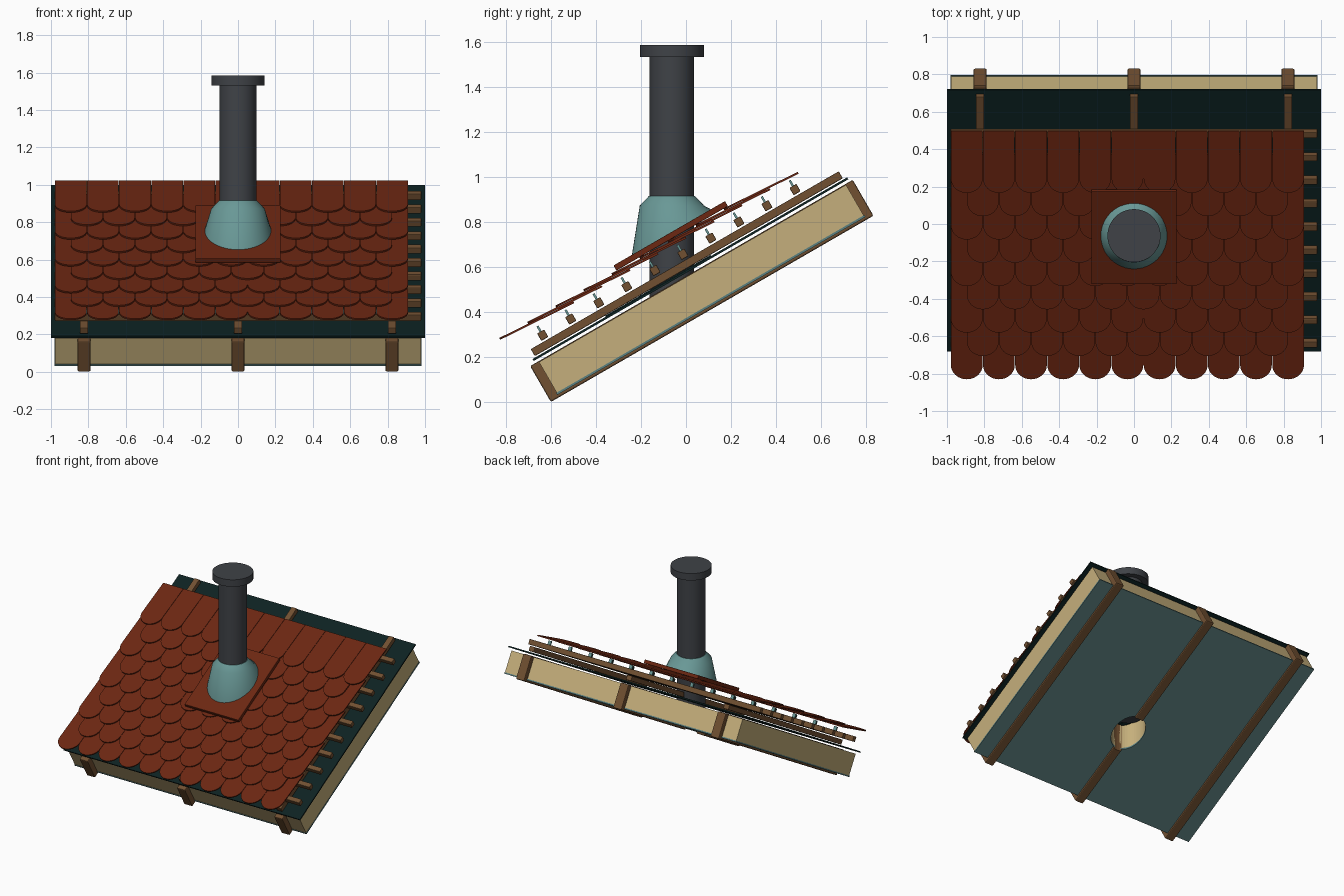
import bpy, bmesh, math
from mathutils import Matrix

if "Cube" in bpy.data.objects:
    bpy.data.objects.remove(bpy.data.objects["Cube"])

PITCH = math.radians(30)
S, C = math.sin(PITCH), math.cos(PITCH)
PIPE_Y = -0.0625


def material(name, rgb):
    m = bpy.data.materials.new(name)
    m.diffuse_color = (*rgb, 1)
    m.use_nodes = True
    m.node_tree.nodes["Principled BSDF"].inputs["Base Color"].default_value = m.diffuse_color
    return m


CLAY = material("clay red", (0.150, 0.020, 0.006))
WOOD = material("wood brown", (0.165, 0.080, 0.031))
WOOL = material("insulation yellow", (0.56, 0.43, 0.20))
DARK = material("dark membrane", (0.0040, 0.016, 0.016))
GREY = material("pipe grey", (0.050, 0.055, 0.063))
TEAL = material("collar teal", (0.141, 0.314, 0.305))
LINER = material("liner teal", (0.105, 0.215, 0.215))


def finish(name, bm, mat, sloped=True, smooth=False):
    bmesh.ops.recalc_face_normals(bm, faces=bm.faces)
    me = bpy.data.meshes.new(name)
    bm.to_mesh(me)
    bm.free()
    ob = bpy.data.objects.new(name, me)
    bpy.context.collection.objects.link(ob)
    if mat:
        me.materials.append(mat)
    if sloped:
        ob.rotation_euler.x = PITCH
    if smooth:
        bpy.ops.object.select_all(action='DESELECT')
        ob.select_set(True)
        bpy.context.view_layer.objects.active = ob
        bpy.ops.object.shade_smooth_by_angle(angle=math.radians(35))
    return ob


def boxes(name, ranges, mat, bevel=0, cut=True):
    """Boxes in roof space: x across, u up the slope, n away from it."""
    bm = bmesh.new()
    for x0, x1, u0, u1, n0, n1 in ranges:
        mtx = Matrix.Translation(((x0 + x1) / 2, (u0 + u1) / 2, (n0 + n1) / 2)) \
            @ Matrix.Diagonal((x1 - x0, u1 - u0, n1 - n0, 1))
        bmesh.ops.create_cube(bm, size=1, matrix=mtx)
    ob = finish(name, bm, mat)
    if bevel:
        b = ob.modifiers.new("soft edges", 'BEVEL')
        b.width, b.segments = bevel, 2
    if cut:
        m = ob.modifiers.new("pipe hole", 'BOOLEAN')
        m.operation, m.object, m.solver = 'DIFFERENCE', cutter, 'EXACT'
    return ob


def loft(name, rings, mat, smooth=True):
    """Capped vertical surface round the pipe axis; each ring is (radius, z or function of y)."""
    bm = bmesh.new()
    N = 48
    prev = None
    for i, (r, z) in enumerate(rings):
        ring = []
        for k in range(N):
            a = 2 * math.pi * k / N
            y = PIPE_Y + r * math.sin(a)
            ring.append(bm.verts.new((r * math.cos(a), y, z(y) if callable(z) else z)))
        if prev:
            for k in range(N):
                j = (k + 1) % N
                bm.faces.new((prev[k], prev[j], ring[j], ring[k]))
        if i in (0, len(rings) - 1):
            bm.faces.new(ring)
        prev = ring
    return finish(name, bm, mat, sloped=False, smooth=smooth)


# Hidden cutter for the pipe passage
cutter = loft("pipe_hole_cutter", [(0.122, 0.0), (0.122, 1.0)], None, smooth=False)
cutter.hide_render = True
cutter.hide_set(True)

# Roof build-up, from the inside out
RAFTER_X = (-0.823, 0, 0.823)
for i, x in enumerate(RAFTER_X):
    boxes(f"rafter_{i + 1}", [(x - 0.035, x + 0.035, -0.52, 1.135, 0.30, 0.484)], WOOD, 0.007)
    boxes(f"counter_batten_{i + 1}", [(x - 0.022, x + 0.022, -0.48, 1.10, 0.512, 0.548)], WOOD, 0.004)
boxes("inner_liner", [(-0.98, 0.98, -0.48, 1.102, 0.313, 0.323)], LINER)
boxes("insulation", [(-0.978, 0.978, -0.477, 1.098, 0.323, 0.480)], WOOL)
boxes("underlay_membrane", [(-1, 1, -0.495, 1.119, 0.496, 0.506)], DARK)
boxes("membrane_collar", [(-0.2, 0.2, -0.12, 0.42, 0.506, 0.511)], DARK)

# Tiling battens with small tile clips
STEP, TILE_W, TILE_L, X0 = 0.1438, 0.1718, 0.367, -0.98
battens, clips = [], []
for k in range(10):
    u = -0.403 + STEP * k
    battens.append((-0.98, 0.98, u - 0.018, u + 0.018, 0.556, 0.594))
    for c in range(11 - (k + 1) % 2):
        x = X0 + TILE_W * (c + 0.5 + 0.5 * ((k + 1) % 2))
        clips.append((x - 0.012, x + 0.012, u - 0.005, u + 0.005, 0.592, 0.622))
boxes("tile_battens", battens, WOOD, 0.004)
boxes("tile_clips", clips, TEAL, cut=False)


# Round-ended tiles, every other row shifted by half a tile
def add_tile(bm, xc, u0):
    r = TILE_W / 2 - 0.0012
    pts = [(r, TILE_L), (-r, TILE_L)]
    pts += [(-r * math.cos(math.pi * i / 16), r - r * math.sin(math.pi * i / 16)) for i in range(17)]
    top, low = [], []
    for px, v in pts:
        n = 0.661 - 0.024 * v / TILE_L
        top.append(bm.verts.new((xc + px, u0 + v, n)))
        low.append(bm.verts.new((xc + px, u0 + v, n - 0.009)))
    bm.faces.new(top)
    bm.faces.new(low[::-1])
    for i in range(len(pts)):
        j = (i + 1) % len(pts)
        bm.faces.new((top[i], low[i], low[j], top[j]))


for row in range(9):
    bm = bmesh.new()
    odd = row % 2
    for c in range(11 - odd):
        add_tile(bm, X0 + TILE_W * (c + 0.5 + 0.5 * odd), -0.577 + STEP * row)
    finish(f"tile_row_{row + 1}", bm, CLAY)

# Flashing plate, collar, pipe and cap
boxes("flashing_plate", [(-0.228, 0.228, 0.024, 0.596, 0.660, 0.686)], CLAY, 0.003, cut=False)
loft("pipe_collar", [(0.179, lambda y: (0.680 + S * y) / C), (0.143, 0.872), (0.102, 0.915)], TEAL)
loft("vent_pipe", [(0.099, 0.46), (0.099, 1.54)], GREY)
loft("pipe_cap", [(0.142, 1.532), (0.142, 1.585)], GREY)
